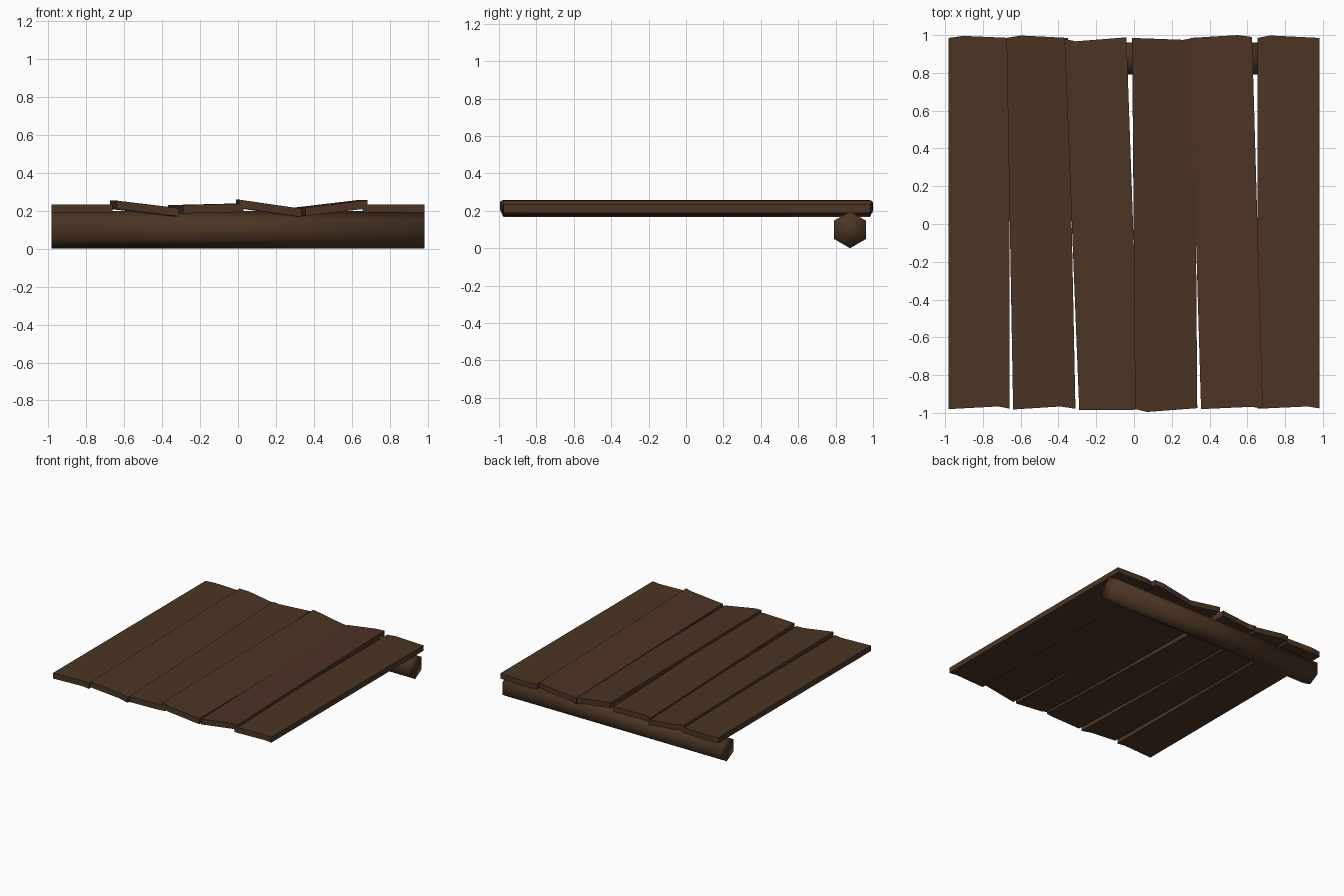
import bpy, bmesh, math
from mathutils import Vector

if "Cube" in bpy.data.objects:
    bpy.data.objects.remove(bpy.data.objects["Cube"])


def material(name, rgb):
    m = bpy.data.materials.new(name)
    m.diffuse_color = (*rgb, 1)
    m.use_nodes = True
    m.node_tree.nodes["Principled BSDF"].inputs["Base Color"].default_value = m.diffuse_color
    return m


brown = material("dark brown wood", (0.070, 0.036, 0.0175))
reddish = material("reddish brown wood", (0.075, 0.033, 0.0185))


def make_object(name, bm, mat):
    bmesh.ops.recalc_face_normals(bm, faces=bm.faces)
    me = bpy.data.meshes.new(name)
    bm.to_mesh(me)
    bm.free()
    me.materials.append(mat)
    ob = bpy.data.objects.new(name, me)
    bpy.context.collection.objects.link(ob)
    return ob


# Plank: front edge (left, kink, right), back edge (left, kink, right),
# then the top height at its left and right side
def plank(name, front, back, z_left, z_right, mat, thick=0.044):
    fl, fk, fr = front
    bl, bk, br = back
    mid_r = ((fr[0] + br[0]) / 2, 0)
    mid_l = ((fl[0] + bl[0]) / 2, 0)
    outline = [fl, fk, fr, mid_r, br, bk, bl, mid_l]

    def top(x, y):
        t = (y + 1) / 2
        left = fl[0] + (bl[0] - fl[0]) * t
        right = fr[0] + (br[0] - fr[0]) * t
        return z_left + (z_right - z_left) * (x - left) / (right - left)

    bm = bmesh.new()
    up = [bm.verts.new((x, y, top(x, y))) for x, y in outline]
    lo = [bm.verts.new((x, y, top(x, y) - thick)) for x, y in outline]
    bm.faces.new(up)
    bm.faces.new(lo[::-1])
    n = len(outline)
    for i in range(n):
        j = (i + 1) % n
        bm.faces.new((lo[i], lo[j], up[j], up[i]))
    return make_object(name, bm, mat)


plank("plank_1", [(-.982, -.98), (-.72, -.966), (-.66, -.977)],
      [(-.982, .985), (-.905, .996), (-.66, .985)], .233, .233, brown)
plank("plank_2", [(-.64, -.982), (-.39, -.966), (-.31, -.978)],
      [(-.675, .985), (-.60, .998), (-.35, .985)], .253, .213, brown)
plank("plank_3", [(-.29, -.985), (-.02, -.986), (.03, -.978)],
      [(-.368, .98), (-.31, .967), (-.04, .988)], .229, .237, brown)
plank("plank_4", [(.006, -.98), (.07, -.995), (.335, -.975)],
      [(-.01, .985), (.26, .975), (.32, .985)], .258, .21, brown)
plank("plank_5", [(.355, -.98), (.62, -.968), (.682, -.976)],
      [(.297, .985), (.55, 1.0), (.625, .99)], .216, .255, reddish)
plank("plank_6", [(.655, -.978), (.92, -.966), (.982, -.976)],
      [(.655, .985), (.72, .998), (.982, .985)], .233, .233, brown)

# Six-sided support beam under the back end
bm = bmesh.new()
rings = []
for x in (-.982, .982):
    rings.append([bm.verts.new((x, .877 + .098 * math.sin(a * math.pi / 3),
                                .0985 + .0985 * math.cos(a * math.pi / 3)))
                  for a in range(6)])
for i in range(6):
    j = (i + 1) % 6
    bm.faces.new((rings[0][i], rings[0][j], rings[1][j], rings[1][i]))
bm.faces.new(rings[0])
bm.faces.new(rings[1])
for f in bm.faces:
    f.smooth = True
make_object("support_beam", bm, brown)
